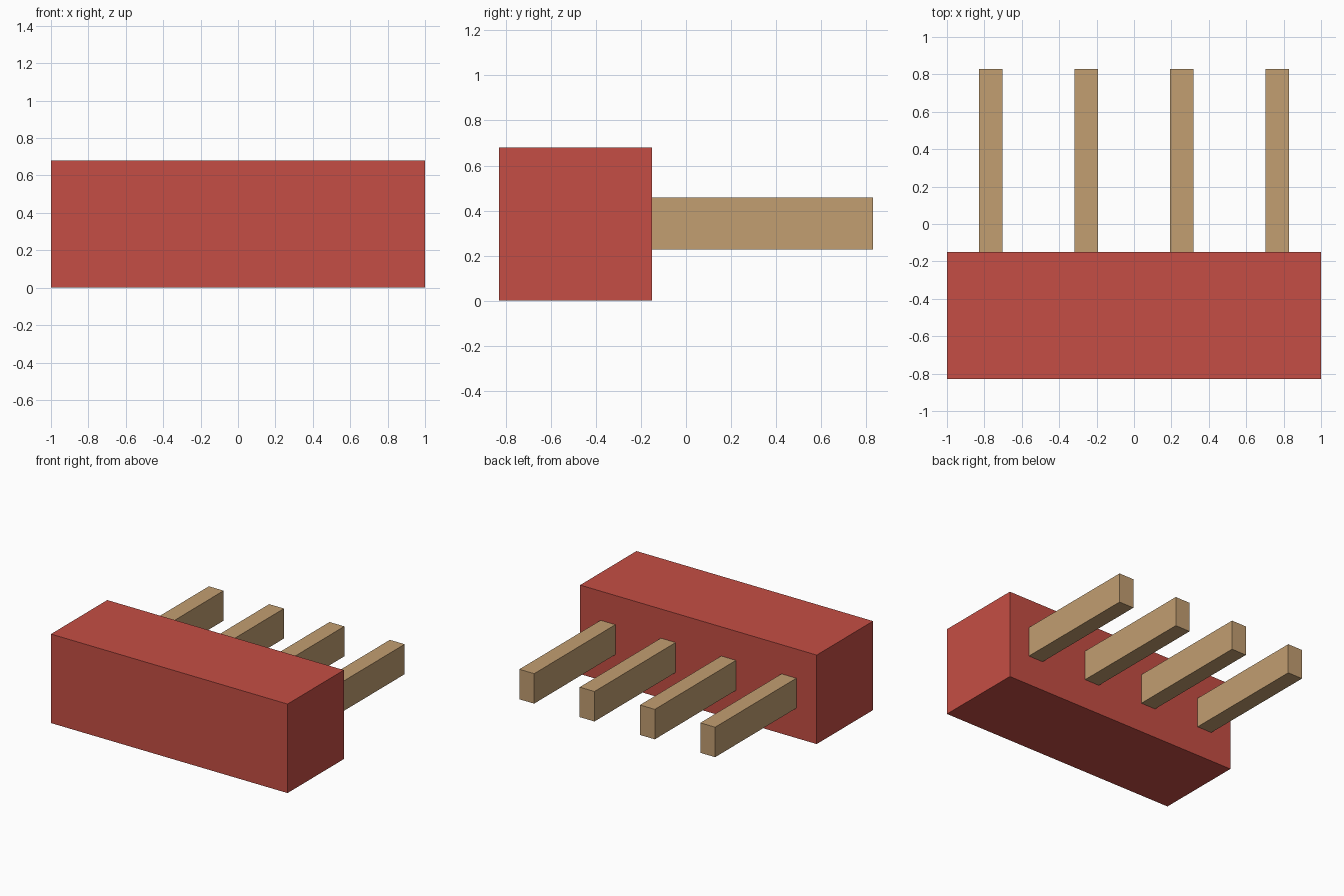
import bpy

cube = bpy.data.objects.get("Cube")
if cube:
    bpy.data.objects.remove(cube, do_unlink=True)


def make_material(name, rgb):
    mat = bpy.data.materials.new(name)
    mat.use_nodes = True
    color = (*rgb, 1.0)
    mat.diffuse_color = color
    mat.node_tree.nodes["Principled BSDF"].inputs["Base Color"].default_value = color
    return mat


def box(name, low, high, mat):
    """Axis-aligned box between two corners."""
    center = [(a + b) / 2 for a, b in zip(low, high)]
    bpy.ops.mesh.primitive_cube_add(size=1, location=center)
    obj = bpy.context.object
    obj.name = name
    obj.scale = [b - a for a, b in zip(low, high)]
    bpy.ops.object.transform_apply(location=False, rotation=False, scale=True)
    obj.data.materials.append(mat)
    return obj


red = make_material("red", (0.56, 0.076, 0.058))
tan = make_material("tan", (0.54, 0.342, 0.165))

# Solid housing block at the front
back = -0.15
box("housing", (-1, -0.83, 0), (1, back, 0.68), red)

# Row of four evenly spaced pins out of the back
pitch, half_width = 0.51, 0.0625
for i in range(4):
    x = (i - 1.5) * pitch
    box(f"pin_{i + 1}", (x - half_width, back, 0.228), (x + half_width, 0.83, 0.457), tan)
